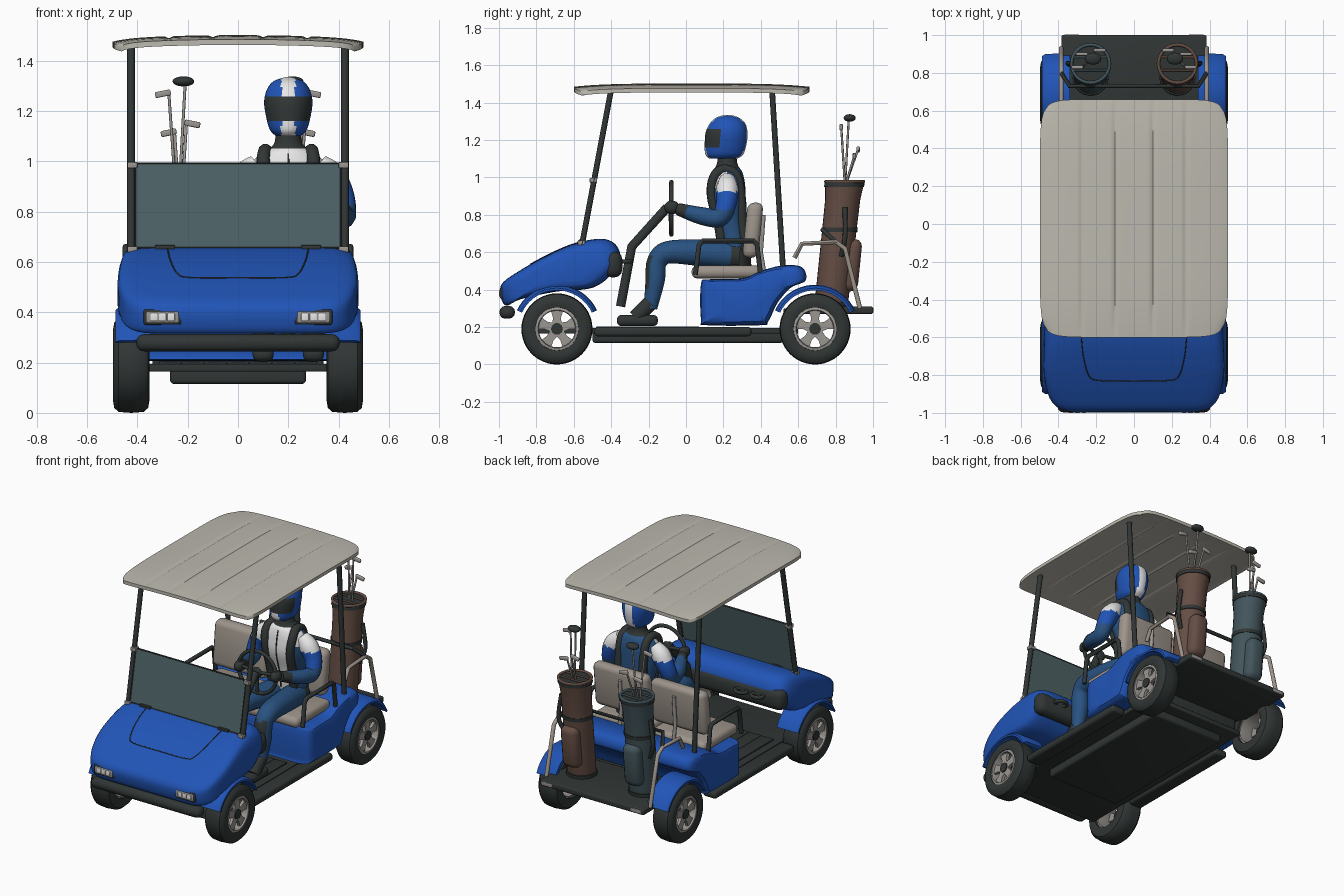
import bpy, bmesh, math
from mathutils import Vector, Matrix
from mathutils.bvhtree import BVHTree

cube = bpy.data.objects.get("Cube")
if cube:
    bpy.data.objects.remove(cube)

COLOURS = {"body_blue": (.015, .09, .475), "roof_beige": (.5, .485, .425), "dark_rubber": (.03, .037, .036),
           "glass_grey": (.075, .12, .13), "bag_brown": (.13, .076, .058), "bag_teal": (.055, .09, .105),
           "seat_beige": (.34, .30, .26), "white": (.8, .8, .8), "suit_blue": (.022, .085, .22),
           "metal": (.33, .31, .29)}
MATS = {}
for key, c in COLOURS.items():
    m = MATS[key] = bpy.data.materials.new(key)
    m.use_nodes = True
    m.diffuse_color = (*c, 1)
    m.node_tree.nodes["Principled BSDF"].inputs["Base Color"].default_value = (*c, 1)
BLUE, ROOF, DARK, GLASS, BROWN, TEAL, SEAT, WHITE, SUIT, METAL = COLOURS
made = []


def add(name, mesh, mats, rule=None):
    """Link a mesh; rule(face centre) picks the material index."""
    ob = bpy.data.objects.new(name, mesh)
    bpy.context.collection.objects.link(ob)
    for k in ([mats] if isinstance(mats, str) else mats):
        mesh.materials.append(MATS[k])
    if rule:
        for p in mesh.polygons:
            p.material_index = rule(p.center)
    made.append(ob)
    return ob


def finish(name, bm, mats, rule=None):
    bmesh.ops.recalc_face_normals(bm, faces=bm.faces)
    mesh = bpy.data.meshes.new(name)
    bm.to_mesh(mesh)
    bm.free()
    return add(name, mesh, mats, rule)


def skin(name, rings, mats, rule=None, loop=False):
    """Bridge closed rings of points, capped unless the rings loop."""
    bm = bmesh.new()
    vs = [[bm.verts.new(p) for p in r] for r in rings]
    n = len(vs[0])
    for a, b in zip(vs, vs[1:] + (vs[:1] if loop else [])):
        for i in range(n):
            bm.faces.new((a[i], a[(i + 1) % n], b[(i + 1) % n], b[i]))
    if not loop:
        bm.faces.new(vs[0])
        bm.faces.new(vs[-1])
    return finish(name, bm, mats, rule)


def box(name, x, y, z, mat, bevel=.01, shear=0, turn=None):
    bm = bmesh.new()
    bmesh.ops.create_cube(bm, size=1)
    size = Vector([b - a for a, b in (x, y, z)])
    mid = Vector([(a + b) / 2 for a, b in (x, y, z)])
    bmesh.ops.scale(bm, vec=size, verts=bm.verts)
    bmesh.ops.bevel(bm, geom=bm.edges[:], offset=bevel, segments=3, profile=.5, affect='EDGES')
    for v in bm.verts:
        v.co.y += shear * v.co.z
        v.co = (turn @ v.co if turn else v.co) + mid
    return finish(name, bm, mat)


def ball(name, centre, radii, mat):
    bm = bmesh.new()
    bmesh.ops.create_uvsphere(bm, u_segments=28, v_segments=18, radius=1)
    for v in bm.verts:
        v.co = Vector([a * r + c for a, r, c in zip(v.co, radii, centre)])
    return finish(name, bm, mat)


def spline(pts, closed=False, steps=6):
    """Catmull-Rom points through the given points."""
    p = [Vector(q) for q in pts]
    n, out = len(p), []
    for i in range(n if closed else n - 1):
        a, b, c, d = [p[k % n] if closed else p[min(max(k, 0), n - 1)] for k in range(i - 1, i + 3)]
        for s in range(steps):
            t = s / steps
            out.append(.5 * (2 * b + (c - a) * t + (2 * a - 5 * b + 4 * c - d) * t * t + (3 * b - a - 3 * c + d) * t ** 3))
    return out if closed else out + [p[-1]]


def tube(name, pts, r, mats, rule=None, smooth=False, closed=False):
    """Round bar through points; a fourth value scales the radius."""
    pts = [(*p, 1) if len(p) == 3 else tuple(p) for p in pts]
    if smooth:
        pts = spline(pts, closed)
    cu = bpy.data.curves.new(name, 'CURVE')
    cu.dimensions, cu.bevel_depth, cu.bevel_resolution, cu.use_fill_caps = '3D', r, 3, True
    sp = cu.splines.new('POLY')
    sp.points.add(len(pts) - 1)
    sp.use_cyclic_u = closed
    for q, p in zip(sp.points, pts):
        q.co, q.radius = (*p[:3], 1), p[3]
    tmp = bpy.data.objects.new(name, cu)
    mesh = bpy.data.meshes.new_from_object(tmp)
    bpy.data.objects.remove(tmp)
    bpy.data.curves.remove(cu)
    mesh.materials.clear()
    return add(name, mesh, mats, rule)


def circle(n, f):
    return [f(math.cos(2 * math.pi * i / n), math.sin(2 * math.pi * i / n)) for i in range(n)]


def shell(name, profile, centre, stations, width, mat):
    """Side profile swept across x, shrinking to rounded sides; width(y, z) narrows it."""
    prof, c = spline(profile, True), Vector(centre)
    full = [(-x, s) for x, s in reversed(stations)] + stations
    rings = [[(x, c + (p - c) * s) for p in prof] for x, s in full]
    return skin(name, [[(x * width(*q), *q) for x, q in r] for r in rings], mat)


# Front cowl and rear body
nose = lambda y, z: (1 - .11 * max(0, (-.75 - y) / .24) ** 2) * (1 - .07 * max(0, (z - .5) / .17) ** 2)
cowl = shell("front_cowl", [(-.99, .36), (-.985, .43), (-.9, .495), (-.75, .58), (-.6, .645), (-.46, .672), (-.38, .645),
             (-.35, .57), (-.39, .49), (-.5, .41), (-.69, .39), (-.88, .35), (-.96, .315)], (-.68, .5),
             [(.34, 1), (.39, .99), (.425, .965), (.45, .92), (.466, .85), (.475, .75), (.479, .5)], nose, BLUE)
shell("rear_body", [(.08, .24), (.08, .43), (.12, .455), (.3, .46), (.4, .5), (.52, .53), (.62, .52), (.64, .45), (.56, .41),
      (.49, .33), (.44, .23), (.4, .21), (.11, .21)], (.33, .37),
      [(.38, 1), (.43, .98), (.455, .945), (.47, .87), (.476, .7)], lambda y, z: 1, BLUE)
box("dashboard", (-.47, .47), (-.44, -.34), (.465, .605), DARK, .045)
for x in (-.3, -.18, .32):
    tube("cup_holder", circle(16, lambda c, s: (x + .04 * c, -.325 + .03 * s, .55)), .012, DARK, closed=True)

# Bonnet seam laid onto the cowl
tree = BVHTree.FromPolygons([v.co for v in cowl.data.vertices], [p.vertices[:] for p in cowl.data.polygons])
seam = [(-.28, -.58), (-.268, -.7), (-.24, -.8), (-.19, -.828), (0, -.83), (.19, -.828), (.24, -.8), (.268, -.7), (.28, -.58)]
tube("bonnet_seam", [tree.ray_cast(Vector((*p, 2)), Vector((0, 0, -1)))[0] for p in spline(seam)], .003, DARK)

# Bumper, floor and platform
box("front_bumper", (-.405, .405), (-.997, -.915), (.245, .313), DARK, .03)
box("floor_plate", (-.36, .36), (-.82, .6), (.165, .195), DARK, .005)
box("underfloor_box", (-.27, .27), (-.5, .52), (.115, .18), DARK, .015)
for i in range(7):
    box("floor_slat", (-.315 + i * .09, -.225 + i * .09), (-.48, .07), (.193, .204), DARK, .004)
box("bag_platform", (-.385, .385), (.56, 1), (.27, .31), DARK, .01)
box("rear_skirt", (-.34, .34), (.52, .58), (.17, .3), DARK, .01)

# Roof with soft lengthwise grooves
bm = bmesh.new()
bmesh.ops.create_grid(bm, x_segments=110, y_segments=28, size=1)
for v in bm.verts:
    u, w = v.co.x, v.co.y
    k = 1 - .07 * abs(u * w) ** 8
    x = .498 * u * k
    groove = sum(.008 * math.exp(-((abs(x) - g) / .011) ** 2) for g in (.1, .275))
    v.co = (x, .03 + .63 * w * k, 1.502 - .014 * u * u - .012 * u ** 8 - .017 * w ** 4 - groove * (1 - w ** 8))
bmesh.ops.solidify(bm, geom=bm.faces[:], thickness=.022)
finish("roof", bm, ROOF)

# Windscreen
wind = lambda z: -.565 + (z - .62) * .19
skin("windscreen", [[(s * .408, wind(z) + d, z) for s, z in ((-1, .655), (1, .655), (1, .99), (-1, .99))] for d in (-.004, .004)], GLASS)
tube("windscreen_frame", [(s * .408, wind(z), z) for s, z in ((-1, .655), (1, .655), (1, .992), (-1, .992))], .006, DARK, closed=True)

for s in (-1, 1):
    # Posts, clips, lamps
    tube("front_post", [(s * .425, -.56, .62), (s * .425, -.4, 1.47)], .016, DARK)
    tube("rear_post", [(s * .425, .52, .49), (s * .425, .46, 1.47)], .016, DARK)
    for z in (.65, .985):
        box("screen_clip", (s * .42 - .02, s * .42 + .02), (wind(z) - .02, wind(z) + .02), (z - .012, z + .012), METAL, .004)
    box("screen_hinge", (s * .29 - .04, s * .29 + .04), (-.575, -.55), (.648, .667), DARK, .004)
    box("headlight_frame", (s * .3 - .075, s * .3 + .075), (-.994, -.95), (.35, .412), DARK, .008)
    box("headlight_glass", (s * .3 - .065, s * .3 + .065), (-.997, -.95), (.358, .404), METAL, .006)
    for k in (-1, 0, 1):
        box("headlight_lens", (s * .3 + k * .034 - .015, s * .3 + k * .034 + .015), (-1, -.95), (.365, .397), WHITE, .004)
    box("tail_light", (s * .33 - .04, s * .33 + .04), (.99, 1.003), (.278, .302), METAL, .003)
    box("side_step", sorted((s * .365, s * .465)), (-.49, .35), (.15, .2), DARK, .018)

    # Wheels and fenders
    for y in (-.69, .69):
        tyre = [(.355, .112), (.352, .14), (.357, .17), (.375, .186), (.425, .19), (.475, .186), (.492, .17), (.497, .14), (.49, .115), (.425, .108)]
        spin = lambda ring, c, q: [(s * x, y + r * c, .19 + r * q) for x, r in ring]
        skin("tyre", circle(48, lambda c, q: spin(tyre, c, q)), DARK, loop=True)
        skin("rim", circle(40, lambda c, q: spin([(.37, .116), (.486, .116), (.489, .102), (.478, .098), (.37, .102)], c, q)), METAL, loop=True)
        for k in range(5):
            a = k * 2 * math.pi / 5 + math.pi / 2
            d, t = Vector((0, math.cos(a), math.sin(a))), Vector((0, -math.sin(a), math.cos(a)))
            hub = Vector((s * .468, y, .19))
            skin("wheel_spoke", [[hub + d * r + t * w * i + Vector((j * .01, 0, 0)) for i, j in ((-1, -1), (1, -1), (1, 1), (-1, 1))]
                                 for r, w in ((.02, .026), (.06, .021), (.102, .034))], METAL)
        tube("wheel_hub", [(s * .44, y, .19), (s * .485, y, .19)], .032, DARK)
        arch = [math.radians(25 + 130 * i / 20) for i in range(21)]
        skin("fender", [[(s * x, y + r * math.cos(a), .19 + r * math.sin(a)) for x, r in
             ((.34, .212), (.475, .21), (.488, .206), (.488, .218), (.47, .232), (.34, .236))] for a in arch], BLUE)

    # Seats and rails
    sx = sorted((s * .012, s * .415))
    box("seat_cushion", sx, (.03, .4), (.46, .53), SEAT, .03)
    box("seat_back", sx, (.315, .4), (.57, .865), SEAT, .035, .1)
    tube("seat_support", [(s * .2, .42, .48), (s * .2, .4, .6), (s * .2, .415, .8)], .012, METAL)
    tube("arm_rail", [(s * .445, .05, .48), (s * .445, .07, .64), (s * .445, .09, .66), (s * .445, .36, .66), (s * .445, .38, .64), (s * .445, .4, .47)], .014, DARK)
    tube("bag_rail", [(s * .385, .58, .57), (s * .385, .62, .645), (s * .385, .8, .655), (s * .385, .85, .62), (s * .385, .89, .46), (s * .385, .93, .3)], .013, SEAT)

    # Golf bags with straps, pockets and clubs
    bx, colour = s * .23, BROWN if s > 0 else TEAL
    lean = lambda z: .775 + (z - .31) * .11
    ring = lambda z, r: circle(28, lambda c, q: (bx + r * c, lean(z) + r * q, z))
    skin("golf_bag", [ring(*p) for p in ((.31, .085), (.36, .09), (.7, .092), (.88, .094), (.95, .102), (.975, .104))],
         [colour, DARK], lambda c: int(c.z > .97))
    for name, z, r in (("bag_base", .32, .095), ("bag_strap", .72, .097), ("bag_band", .962, .107)):
        skin(name, [ring(z - .012, r), ring(z + .012, r)], DARK)
    tube("bag_rim", ring(.978, .101), .009, colour, closed=True)
    for d in (-.035, .035):
        tube("bag_divider", [(bx - .09, lean(.98) + d, .978), (bx + .09, lean(.98) + d, .978)], .006, colour)
    box("bag_pocket", (bx - .06, bx + .06), (.83, .93), (.39, .67), colour, .04, .1)
    tube("bag_handle", [(bx + s * .085, .83, .58), (bx + s * .12, .85, .68), (bx + s * .1, .85, .84)], .013, DARK, smooth=True)
    for x, y, z, side in ((.275, .83, 1.27, s), (.205, .92, 1.15, -s), (.252, .9, 1.115, s)):
        tube("club_shaft", [(bx + (s * x - bx) * .5, .85, .95), (s * x, y, z)], .006, METAL)
        box("club_head", sorted((s * x - side * .008, s * x + side * .055)), (y - .009, y + .009), (z - .013, z + .011), METAL, .006,
            turn=Matrix.Rotation(side * .2, 3, 'Y'))
    tube("driver_shaft", [(bx, .85, .95), (s * .21, .87, 1.31)], .006, METAL)
    ball("driver_head", (s * .217, .875, 1.318), (.043, .032, .02), DARK)
tube("bag_crossbar", [(-.385, .8, .655), (-.34, .73, .72), (.34, .73, .72), (.385, .8, .655)], .012, DARK)

# Steering
D = .2
tube("steering_post", [(D, -.35, .31), (D, -.29, .63), (D, -.1, .84)], .026, DARK)
tube("steering_wheel", circle(32, lambda c, q: (D + .14 * c, -.078, .835 + .14 * q)), .012, DARK, closed=True)
for a in (.1, 3.04, 4.71):
    tube("steering_spoke", [(D, -.085, .835), (D + .14 * math.cos(a), -.078, .835 + .14 * math.sin(a))], .011, DARK)
ball("steering_hub", (D, -.085, .835), (.035, .015, .035), DARK)


# Driver torso and helmet
def suit_paint(c):
    if c.z > 1.052 or c.z < .62:
        return 1
    return 2 if c.y < .22 and (abs(c.x - D) < .085 or c.z > .94) else 0


def helmet_paint(c):
    if 1.157 < c.z < 1.255 and c.y < .185:
        return 1
    return 2 if abs(c.x - D) < .028 else 0


def stack(name, sections, mats, rule):
    skin(name, [circle(44, lambda c, q: (D + hx * c, y + hy * q, z)) for z, y, hx, hy in spline(sections)], mats, rule)


stack("driver_torso", [(.5, .26, .12, .09), (.6, .26, .12, .085), (.75, .24, .12, .085), (.88, .22, .145, .1), (.97, .22, .15, .095),
      (1.03, .22, .115, .08), (1.06, .22, .065, .06), (1.09, .22, .052, .052), (1.14, .22, .05, .05)], [SUIT, DARK, WHITE], suit_paint)
stack("driver_helmet", [(1.1, .2, .048, .075), (1.125, .205, .073, .102), (1.18, .212, .089, .112), (1.24, .217, .096, .112),
      (1.29, .222, .083, .094), (1.32, .222, .056, .06), (1.335, .222, .012, .015)], [BLUE, DARK, WHITE], helmet_paint)
tube("suit_zip", [(D, y, z) for y, z in ((.17, .64), (.154, .75), (.119, .88), (.124, .97), (.141, 1.03))], .004, DARK, smooth=True)


def arm_paint(c):
    return 1 if c.z > .92 else 2 if c.y < 0 else 3 if c.z > .83 and c.y > .1 else 0


def leg_paint(c):
    return int(c.y > .23 or (c.y < -.19 and .4 < c.z < .58))


# Driver limbs and harness
for s in (-1, 1):
    tube("harness_strap", [(D + s * x, y, z) for x, y, z in ((.08, .195, .62), (.083, .175, .75), (.09, .138, .9), (.1, .15, 1),
         (.092, .2, 1.043), (.09, .27, 1.01), (.09, .295, .88), (.085, .3, .75), (.085, .32, .6))], .027, DARK, smooth=True)
    tube("driver_arm", [(D + s * .12, .22, .99, .8), (D + s * .17, .22, .94, 1.1), (D + s * .21, .215, .86, 1), (D + s * .22, .18, .785, .9),
         (D + s * .2, .08, .795, .85), (D + s * .145, -.04, .83, .6)], .055, [SUIT, WHITE, DARK, BLUE], arm_paint, True)
    ball("driver_glove", (D + s * .135, -.075, .84), (.032, .042, .036), DARK)
    tube("driver_leg", [(D + s * .06, .28, .58, 1), (D + s * .08, .1, .595, 1), (D + s * .1, -.09, .6, .85), (D + s * .1, -.155, .55, .75), (D + s * .1, -.165, .45, .72),
         (D + s * .1, -.19, .3, .5)], .075, [SUIT, DARK], leg_paint, True)
    box("driver_shoe", (D + s * .1 - .042, D + s * .1 + .042), (-.37, -.15), (.205, .265), DARK, .025)
    tube("driver_boot", [(D + s * .1, -.27, .25), (D + s * .1, -.19, .33)], .043, DARK)

# Smooth shading with sharp edges kept
bpy.ops.object.select_all(action='DESELECT')
for ob in made:
    ob.select_set(True)
bpy.context.view_layer.objects.active = made[0]
bpy.ops.object.shade_smooth_by_angle(angle=math.radians(38))
